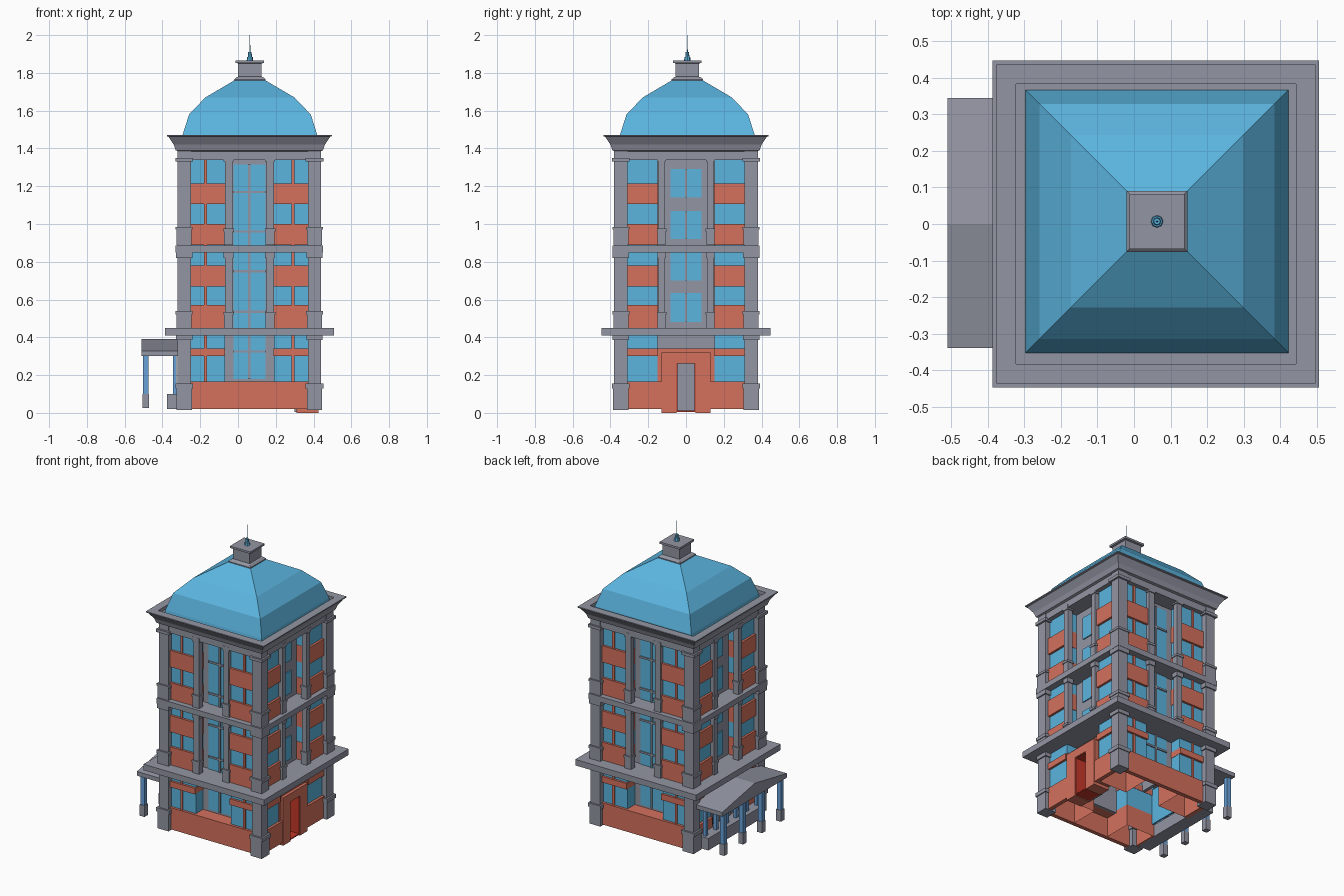
import bpy, bmesh, math
from mathutils import Matrix

if "Cube" in bpy.data.objects:
    bpy.data.objects.remove(bpy.data.objects["Cube"])

CX = 0.06  # tower axis, shifted right to leave room for the porch


def mat(name, rgb):
    m = bpy.data.materials.new(name)
    m.diffuse_color = (*rgb, 1)
    m.use_nodes = True
    m.node_tree.nodes["Principled BSDF"].inputs["Base Color"].default_value = m.diffuse_color
    return m


GREY = mat("grey stone", (0.29, 0.30, 0.365))
BLUE = mat("sky blue", (0.105, 0.46, 0.74))
RED = mat("brick red", (0.66, 0.165, 0.11))
DEEP = mat("deep red", (0.56, 0.04, 0.022))
POST = mat("post blue", (0.14, 0.36, 0.70))


def finish(name, bm, m):
    bmesh.ops.recalc_face_normals(bm, faces=bm.faces)
    me = bpy.data.meshes.new(name)
    bm.to_mesh(me)
    bm.free()
    me.materials.append(m)
    ob = bpy.data.objects.new(name, me)
    bpy.context.collection.objects.link(ob)
    return ob


def part(name, m, boxes, caps=True):
    """Object made of boxes (x0,x1,y0,y1,z0,z1), relative to the tower axis."""
    bm = bmesh.new()
    for x0, x1, y0, y1, z0, z1 in boxes:
        mx = Matrix.Translation((CX + (x0 + x1) / 2, (y0 + y1) / 2, (z0 + z1) / 2))
        mx = mx @ Matrix.Diagonal((abs(x1 - x0), abs(y1 - y0), abs(z1 - z0), 1))
        bmesh.ops.create_cube(bm, size=1, matrix=mx)
    if not caps:
        bm.normal_update()
        ends = [f for f in bm.faces if abs(f.normal.z) > 0.9]
        bmesh.ops.delete(bm, geom=ends, context='FACES')
    return finish(name, bm, m)


def sq(h, z0, z1):
    return (-h, h, -h, h, z0, z1)


def four(x0, x1, y0, y1, z0, z1):
    return [(sx * x0, sx * x1, sy * y0, sy * y1, z0, z1) for sx in (-1, 1) for sy in (-1, 1)]


def loft(name, m, rings, cx=CX, cy=0.0, caps=True):
    """Square rings (half size, z) joined into a stepped or curved pyramid."""
    bm = bmesh.new()
    prev = first = None
    for h, z in rings:
        vs = [bm.verts.new((cx + a * h, cy + b * h, z)) for a, b in ((-1, -1), (1, -1), (1, 1), (-1, 1))]
        if prev:
            for i in range(4):
                bm.faces.new((prev[i], prev[(i + 1) % 4], vs[(i + 1) % 4], vs[i]))
        first = first or vs
        prev = vs
    if caps:
        bm.faces.new(first)
        bm.faces.new(prev)
    return finish(name, bm, m)


# Corner bays: brick bands standing proud of the glass
red_z = [(0.30, 0.34), (0.45, 0.57), (0.67, 0.78), (0.89, 1.0), (1.105, 1.215)]
part("brick_bands", RED, [b for z in red_z for b in four(0.128, 0.36, 0.148, 0.36, *z)])
part("bay_glass", BLUE, four(0.13, 0.345, 0.15, 0.345, 0.165, 1.34), caps=False)
part("bay_base", RED, four(0.13, 0.355, 0.15, 0.355, 0.02, 0.165), caps=False)

# Brick base walls, window mullions and ledges on the front and back
base, mull, ledge = [], [], []
for s in (-1, 1):
    base.append((-0.36, 0.36, s * 0.335, s * 0.362, 0.02, 0.165))
    ledge.append((-0.13, 0.13, s * 0.26, s * 0.34, 0.15, 0.165))
    for u in (-0.232, 0.232):
        mull.append((u - 0.008, u + 0.008, s * 0.34, s * 0.353, 0.165, 1.34))
for s in (-1, 1):
    base.append((0.335, 0.362, s * 0.05, s * 0.36, 0.02, 0.165))
    base.append((-0.335, -0.362, s * 0.15, s * 0.36, 0.02, 0.165))
part("brick_base", RED, base)
part("window_mullions", RED, mull)
part("recess_floor", RED, ledge)

# Recessed centre of the front and back: wall, tall glazing, glazing bars
wall, glass, bars = [], [], []
for s in (-1, 1):
    wall.append((-0.13, 0.13, s * 0.25, s * 0.27, 0.15, 1.34))
    glass.append((-0.085, 0.085, s * 0.27, s * 0.276, 0.18, 1.315))
    bars.append((-0.006, 0.006, s * 0.27, s * 0.283, 0.18, 1.315))
    for z in (0.325, 0.535, 0.75, 0.96, 1.17):
        bars.append((-0.085, 0.085, s * 0.27, s * 0.283, z - 0.006, z + 0.006))
part("tall_window_wall", GREY, wall)
part("tall_window_glass", BLUE, glass)
part("tall_window_bars", GREY, bars)

# Recessed centre of the left and right: wall, four windows, thin mullion
wall, glass, bars = [], [], []
for s in (-1, 1):
    wall.append((s * 0.25, s * 0.27, -0.15, 0.15, 0.30, 1.34))
    for z0, z1 in ((0.48, 0.635), (0.70, 0.85), (0.92, 1.07), (1.14, 1.29)):
        glass.append((s * 0.27, s * 0.277, -0.083, 0.083, z0, z1))
        bars.append((s * 0.27, s * 0.28, -0.002, 0.002, z0, z1))
part("side_window_wall", GREY, wall)
part("side_window_glass", BLUE, glass)
part("side_window_mullions", RED, bars)

# Right entrance: brick surround, deep red lining, grey door
surround = [(0.25, 0.365, s * 0.05, s * 0.13, 0.0, 0.32) for s in (-1, 1)]
surround.append((0.25, 0.365, -0.05, 0.05, 0.265, 0.32))
surround += [(0.25, 0.35, s * 0.13, s * 0.15, 0.02, 0.34) for s in (-1, 1)]
surround.append((0.25, 0.345, -0.15, 0.15, 0.32, 0.34))
part("door_surround", RED, surround)
part("door_lining", DEEP, [(0.25, 0.36, s * 0.046, s * 0.05, 0.005, 0.265) for s in (-1, 1)]
     + [(0.25, 0.36, -0.05, 0.05, 0.261, 0.265), (0.25, 0.36, -0.05, 0.05, 0.005, 0.012)])
part("door", GREY, [(0.24, 0.25, -0.06, 0.06, 0.005, 0.30)])

# Corner pillars with bases, collars and capitals
pil = four(0.31, 0.38, 0.31, 0.38, 0.015, 1.39)
for z0, z1, g in ((0.015, 0.13, 0.006), (0.13, 0.155, 0.012), (0.385, 0.41, 0.008), (0.45, 0.52, 0.005),
                  (0.52, 0.54, 0.010), (0.82, 0.85, 0.008), (0.89, 0.97, 0.005), (0.97, 0.985, 0.010),
                  (1.33, 1.35, 0.012)):
    pil += four(0.31 - g, 0.38 + g, 0.31 - g, 0.38 + g, z0, z1)
part("corner_pillars", GREY, pil)

# Slim columns either side of each recess, on both upper storeys
cols = []
for z0, z1 in ((0.45, 0.85), (0.89, 1.36)):
    for a, b, g in ((z0, z1, 0), (z0, z0 + 0.07, 0.004), (z0 + 0.07, z0 + 0.085, 0.008), (z1 - 0.03, z1, 0.006)):
        cols += four(0.09 - g, 0.13 + g, 0.335 - g, 0.37 + g, a, b)
        cols += four(0.335 - g, 0.37 + g, 0.112 - g, 0.146 + g, a, b)
part("recess_columns", GREY, cols)

# Horizontal stone bands, frieze and flared cornice with a gutter
part("lower_band", GREY, [sq(0.447, 0.41, 0.45)])
part("middle_band", GREY, [sq(0.39, 0.85, 0.887)])
part("frieze", GREY, [sq(0.375, 1.34, 1.40)])
loft("cornice", GREY, [(0.375, 1.385), (0.39, 1.39), (0.40, 1.42), (0.428, 1.462), (0.437, 1.465),
                       (0.437, 1.472), (0.383, 1.472), (0.383, 1.45)])

# Four-sided curved roof, cupola and finial
RX, RY = 0.063, 0.007
loft("dome_roof", BLUE, [(0.362, 1.44), (0.357, 1.47), (0.322, 1.58), (0.236, 1.67), (0.083, 1.76)], RX, RY)
loft("cupola", GREY, [(0.083, 1.755), (0.083, 1.766), (0.072, 1.776), (0.062, 1.78), (0.062, 1.85),
                      (0.075, 1.853), (0.075, 1.866)], RX, RY)
bm = bmesh.new()
for r0, r1, z0, z1 in ((0.017, 0.015, 1.866, 1.885), (0.011, 0.009, 1.885, 1.91), (0.0025, 0.001, 1.91, 2.0)):
    bmesh.ops.create_cone(bm, cap_ends=True, segments=8, radius1=r0, radius2=r1, depth=z1 - z0,
                          matrix=Matrix.Translation((RX, RY, (z0 + z1) / 2)))
finish("finial", bm, BLUE)

# Left porch: gabled roof with its ridge running out from the wall
bm = bmesh.new()
prof = [(-0.34, 0.30), (0.345, 0.30), (0.345, 0.328), (0.0, 0.392), (-0.34, 0.328)]
a = [bm.verts.new((-0.51, y, z)) for y, z in prof]
b = [bm.verts.new((-0.31, y, z)) for y, z in prof]
bm.faces.new(a)
bm.faces.new(b)
for i in range(5):
    j = (i + 1) % 5
    bm.faces.new((a[i], a[j], b[j], b[i]))
finish("porch_roof", bm, GREY)

# Porch posts on stone feet, low wall and glazing behind
ys = (-0.30, -0.10, 0.10, 0.30)
part("porch_posts", POST, [(-0.563, -0.533, y - 0.015, y + 0.015, 0.09, 0.30) for y in ys])
part("porch_post_feet", GREY, [(-0.566, -0.530, y - 0.018, y + 0.018, 0.025, 0.10) for y in ys])
part("porch_low_wall", GREY, [(-0.435, -0.345, -0.30, 0.30, 0.02, 0.10)])
part("porch_wall_posts", POST, [(-0.405, -0.385, y - 0.012, y + 0.012, 0.10, 0.30)
                                for y in (-0.27, -0.16, -0.05, 0.05, 0.16, 0.27)])
part("porch_glass", BLUE, [(-0.33, -0.34, -0.15, 0.15, 0.10, 0.34)])
part("porch_glass_bars", GREY, [(-0.34, -0.35, y - 0.01, y + 0.01, 0.10, 0.34) for y in (-0.14, -0.05, 0.05, 0.14)])
